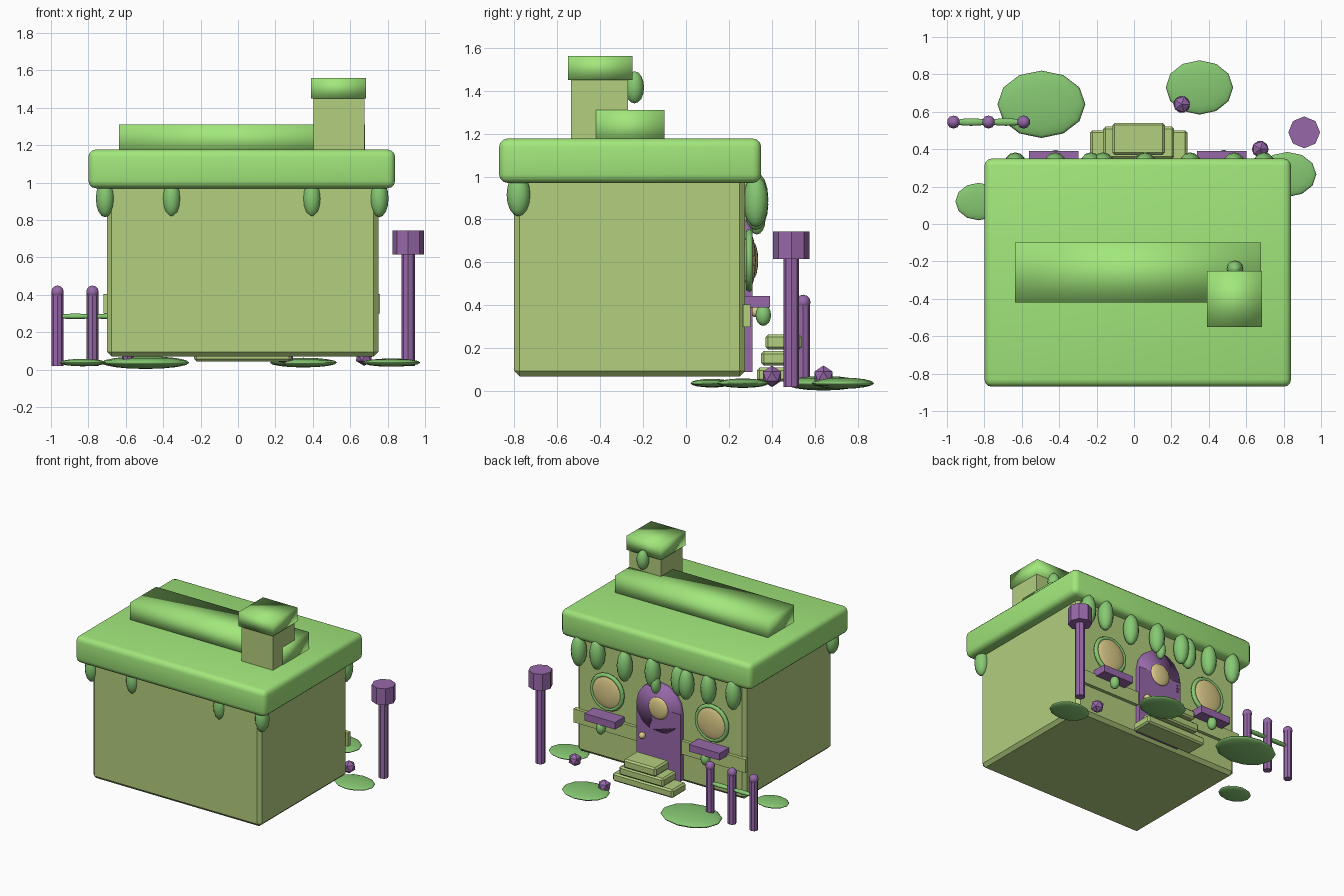
import bpy
from math import radians

if "Cube" in bpy.data.objects:
    bpy.data.objects.remove(bpy.data.objects["Cube"])


def mat(name, r, g, b):
    m = bpy.data.materials.new(name)
    m.diffuse_color = (r, g, b, 1)
    m.use_nodes = True
    m.node_tree.nodes["Principled BSDF"].inputs["Base Color"].default_value = m.diffuse_color
    return m


LEAF = mat("leaf", .36, .80, .20)
MOSS = mat("moss", .24, .58, .17)
WALL = mat("wall", .45, .62, .21)
PURPLE = mat("purple", .31, .14, .40)
GOLD = mat("gold", .72, .60, .25)


def finish(name, m, smooth=False):
    o = bpy.context.object
    o.name = name
    o.data.materials.append(m)
    if smooth:
        bpy.ops.object.shade_smooth()
    return o


def box(name, m, x, y, z, bevel=0, seg=1, smooth=False):
    """Box from (min, max) ranges."""
    bpy.ops.mesh.primitive_cube_add(size=1, location=[(a + b) / 2 for a, b in (x, y, z)])
    o = bpy.context.object
    o.scale = [b - a for a, b in (x, y, z)]
    bpy.ops.object.transform_apply(location=False, rotation=False)
    if bevel:
        mod = o.modifiers.new("bevel", 'BEVEL')
        mod.width, mod.segments = bevel, seg
    return finish(name, m, smooth)


def blob(name, m, loc, r, seg=12, rings=8):
    bpy.ops.mesh.primitive_uv_sphere_add(segments=seg, ring_count=rings, radius=1, location=loc)
    bpy.context.object.scale = r
    return finish(name, m, True)


def post(name, m, x, y, z0, z1, r, n=8):
    bpy.ops.mesh.primitive_cylinder_add(vertices=n, radius=r, depth=z1 - z0,
                                        location=(x, y, (z0 + z1) / 2))
    return finish(name, m)


# House body, roof and ridge
box("house_body", WALL, (-.70, .75), (-.80, .275), (.07, 1.0), .025)
box("roof", LEAF, (-.80, .84), (-.87, .35), (.97, 1.177), .04, 3, True)
box("roof_ridge", LEAF, (-.635, .68), (-.42, -.10), (1.15, 1.31), smooth=True)

# Chimney
box("chimney", WALL, (.405, .675), (-.535, -.27), (1.15, 1.46))
box("chimney_cap", LEAF, (.39, .685), (-.55, -.25), (1.45, 1.56), smooth=True)
blob("chimney_moss", MOSS, (.54, -.24, 1.415), (.045, .045, .075))

# Moss drips under the eaves
for x in (-.71, -.355, .395, .755):
    blob("front_drip", MOSS, (x, -.78, .915), (.05, .055, .10))
for x, z in ((-.635, .90), (-.42, .885), (-.23, .87), (-.165, .885),
             (.06, .89), (.30, .87), (.535, .90), (.695, .885)):
    blob("back_drip", MOSS, (x, .325, z), (.057, .058, .12))
blob("door_moss", MOSS, (.03, .33, .80), (.035, .04, .07))

# Wall rail behind the door
box("wall_rail", WALL, (-.72, .76), (.265, .30), (.30, .405))

# Arched door with window and knob
box("door", PURPLE, (-.17, .21), (.26, .31), (.09, .61))
bpy.ops.mesh.primitive_cylinder_add(vertices=16, radius=.19, depth=.05,
                                    location=(.02, .285, .61), rotation=(radians(90), 0, 0))
finish("door_arch", PURPLE, True)
blob("door_window", GOLD, (.02, .312, .61), (.085, .024, .085), 16)
blob("door_knob", GOLD, (.15, .325, .37), (.025, .025, .025))

# Round windows with flower boxes
for x in (-.43, .47):
    bpy.ops.mesh.primitive_torus_add(major_segments=20, minor_segments=6, major_radius=.13,
                                     minor_radius=.017, location=(x, .295, .61),
                                     rotation=(radians(90), 0, 0))
    finish("window_ring", MOSS, True)
    blob("window_glass", GOLD, (x, .295, .61), (.13, .03, .13), 16)
    box("flower_box", PURPLE, (x - .132, x + .132), (.27, .39), (.39, .445))
    blob("flower_box_moss", MOSS, (x + .01, .36, .355), (.035, .036, .05))

# Stacked steps
for i, w in enumerate((.26, .19, .14)):
    box("step", WALL, (.025 - w, .025 + w), (.33 + .02 * i, .50 + .02 * i),
        (.045 + .075 * i, .11 + .077 * i), .012)

# Lamp post
post("lamp_pole", PURPLE, .91, .49, .02, .63, .036)
post("lamp_head", PURPLE, .91, .49, .615, .743, .085)

# Fence posts and rails
for x in (-.965, -.778, -.59):
    post("fence_post", PURPLE, x, .545, .02, .42, .031)
    blob("fence_knob", PURPLE, (x, .545, .415), (.035, .035, .035), 10, 6)
for x in (-.87, -.685):
    blob("fence_rail", MOSS, (x, .545, .285), (.10, .02, .015))

# Ground moss patches: x, y, rx, ry, rz
for x, y, rx, ry, rz in ((-.495, .64, .235, .18, .034), (.35, .73, .18, .145, .026),
                         (.82, .265, .155, .12, .022), (-.83, .12, .125, .10, .02)):
    blob("ground_moss", MOSS, (x, y, max(.038, rz)), (rx, ry, rz))

# Faceted stones
for x, y in ((.255, .64), (.675, .40)):
    bpy.ops.mesh.primitive_ico_sphere_add(subdivisions=1, radius=.05, location=(x, y, .07))
    finish("stone", PURPLE)
